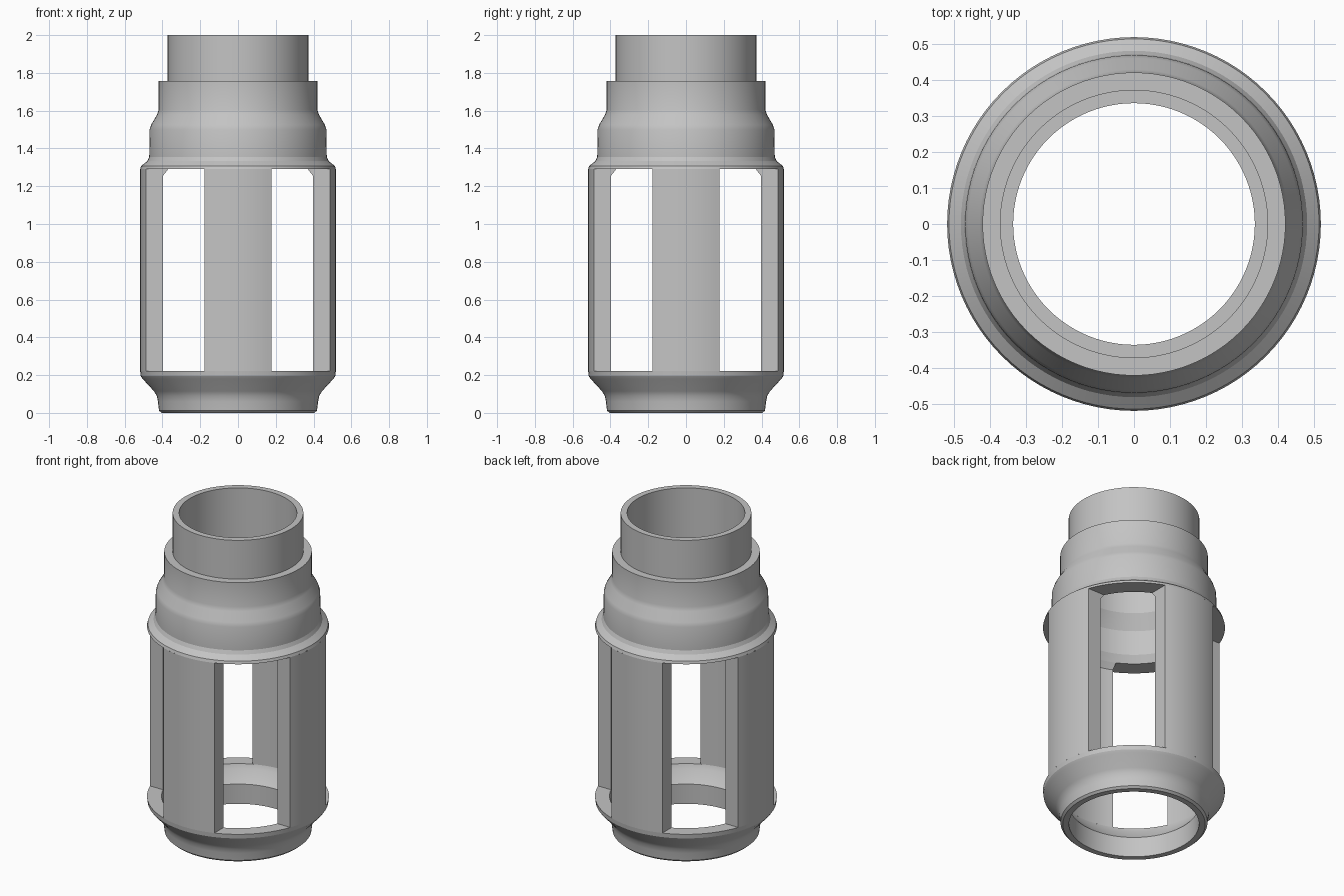
import bpy, bmesh, math

cube = bpy.data.objects.get("Cube")
if cube:
    bpy.data.objects.remove(cube, do_unlink=True)

SIDES = 96
OUTER, INNER, HALF_WIDTH = 0.518, 0.435, 0.177
WINDOW_LOW, WINDOW_HIGH = 0.222, 1.29

grey = bpy.data.materials.new("plain grey")
grey.use_nodes = True
grey.diffuse_color = (0.55, 0.55, 0.55, 1)
grey.node_tree.nodes["Principled BSDF"].inputs["Base Color"].default_value = grey.diffuse_color


def finish(name, bm):
    bmesh.ops.recalc_face_normals(bm, faces=bm.faces[:])
    mesh = bpy.data.meshes.new(name)
    bm.to_mesh(mesh)
    bm.free()
    mesh.materials.append(grey)
    obj = bpy.data.objects.new(name, mesh)
    bpy.context.collection.objects.link(obj)
    bpy.ops.object.select_all(action='DESELECT')
    obj.select_set(True)
    bpy.context.view_layer.objects.active = obj
    bpy.ops.object.shade_smooth_by_angle(angle=math.radians(22))
    return obj


def bridge(bm, a, b):
    n = len(a)
    for i in range(n):
        j = (i + 1) % n
        bm.faces.new((a[i], a[j], b[j], b[i]))


def lathe(name, profile):
    """Revolve a closed (radius, height) outline around z."""
    bm = bmesh.new()
    loops = []
    for k in range(SIDES):
        a = math.tau * k / SIDES
        loops.append([bm.verts.new((r * math.cos(a), r * math.sin(a), z)) for r, z in profile])
    for k in range(SIDES):
        bridge(bm, loops[k], loops[(k + 1) % SIDES])
    return finish(name, bm)


def arc(radius, steps=14):
    """Points on a circle between the two parallel pillar sides."""
    limit = math.asin(HALF_WIDTH / radius)
    angles = [limit * (2 * i / steps - 1) for i in range(steps + 1)]
    return [(radius * math.cos(a), radius * math.sin(a)) for a in angles]


def pillar(name, turn):
    bm = bmesh.new()
    rows = []
    # The inner face leans inwards just under the collar
    for z, inner in ((WINDOW_LOW, INNER), (1.255, INNER), (WINDOW_HIGH, 0.41)):
        outline = arc(OUTER) + arc(inner)[::-1]
        rows.append([bm.verts.new((x, y, z)) for x, y in outline])
    for low, high in zip(rows, rows[1:]):
        bridge(bm, low, high)
    obj = finish(name, bm)
    obj.rotation_euler.z = turn


# Lower ring: rounded foot flaring out to the window sill
lathe("lower_ring", [
    (0.37, 0.0), (0.405, 0.0), (0.418, 0.012), (0.424, 0.06), (0.43, 0.09),
    (0.445, 0.115), (0.505, 0.18), (0.515, 0.195), (OUTER, WINDOW_LOW),
    (INNER, WINDOW_LOW), (0.425, 0.195), (0.368, 0.125)])

# Upper collar: stepped shoulders and the neck tube
lathe("upper_collar", [
    (0.41, WINDOW_HIGH), (OUTER, WINDOW_HIGH), (0.513, 1.307), (0.48, 1.333),
    (0.47, 1.355), (0.468, 1.5), (0.46, 1.525), (0.428, 1.58), (0.42, 1.605),
    (0.42, 1.757), (0.372, 1.757), (0.372, 2.0), (0.335, 2.0),
    (0.335, 1.58), (0.385, 1.49), (0.385, 1.335)])

# Four pillars separating the open windows
for i, side in enumerate(("left", "back", "right", "front")):
    pillar(side + "_pillar", i * math.pi / 2)
